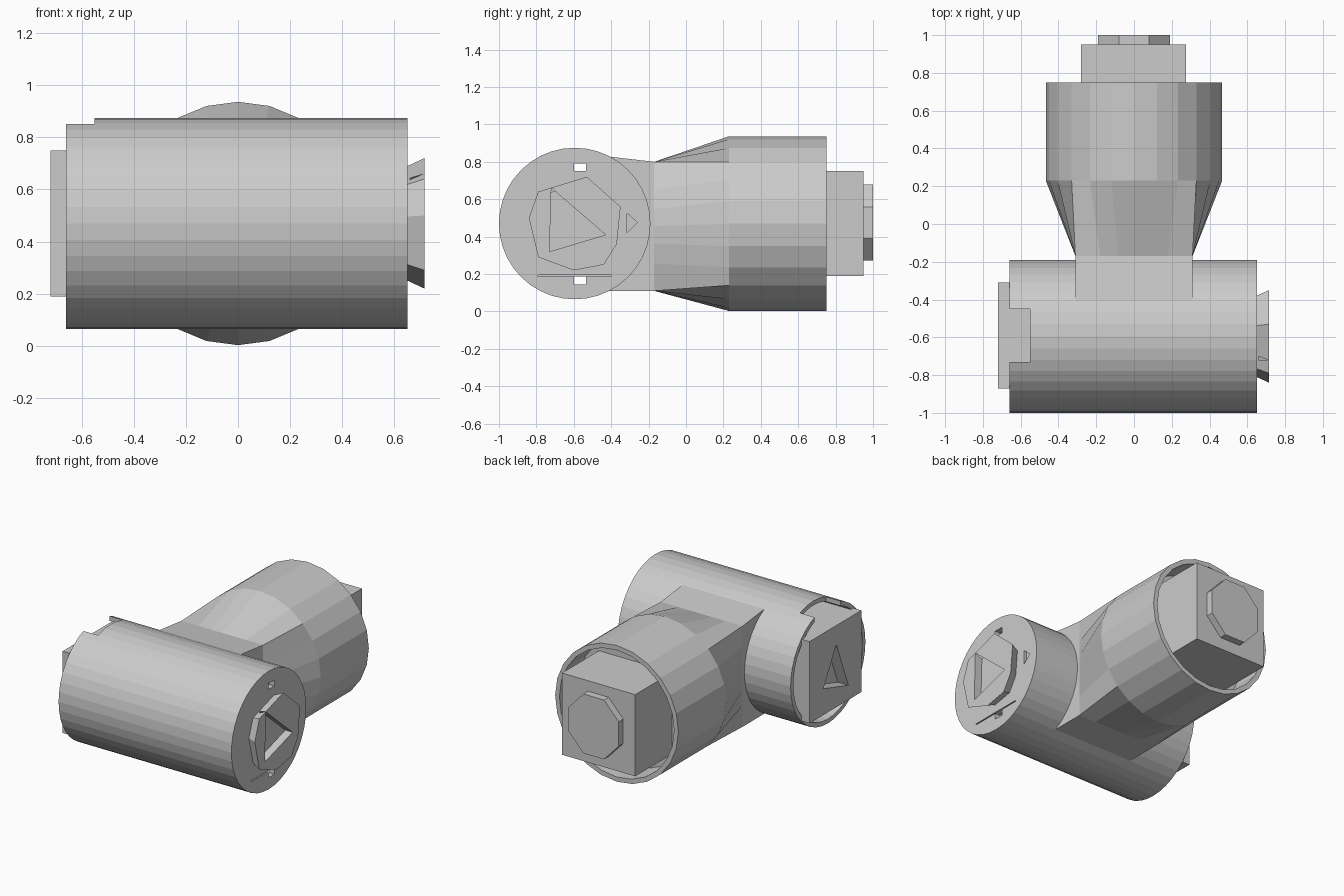
import bpy, bmesh, math
from mathutils import Vector

if "Cube" in bpy.data.objects:
    bpy.data.objects.remove(bpy.data.objects["Cube"])

CY, CZ = -0.595, 0.47          # axis of the cross barrel


def make(name, bm):
    bmesh.ops.recalc_face_normals(bm, faces=bm.faces)
    me = bpy.data.meshes.new(name)
    bm.to_mesh(me)
    bm.free()
    ob = bpy.data.objects.new(name, me)
    bpy.context.collection.objects.link(ob)
    return ob


def loft(name, rings):
    """Skin a list of equal-length rings and cap both ends."""
    bm = bmesh.new()
    vs = [[bm.verts.new(p) for p in r] for r in rings]
    n = len(vs[0])
    for a, b in zip(vs, vs[1:]):
        for i in range(n):
            j = (i + 1) % n
            bm.faces.new((a[i], a[j], b[j], b[i]))
    bm.faces.new(vs[0])
    bm.faces.new(vs[-1])
    return make(name, bm)


def box(name, x, y, z):
    r = [(x[0], y[0]), (x[1], y[0]), (x[1], y[1]), (x[0], y[1])]
    return loft(name, [[(*p, h) for p in r] for h in z])


def x_ring(x, r, n, turn=0.0):
    return [(x, CY + r * math.cos(2 * math.pi * i / n + turn),
             CZ + r * math.sin(2 * math.pi * i / n + turn)) for i in range(n)]


def x_prism(name, pts, x0, x1):
    return loft(name, [[(x, y, z) for y, z in pts] for x in (x0, x1)])


def cut(ob, cutters):
    for c in cutters:
        m = ob.modifiers.new("cut", 'BOOLEAN')
        m.operation, m.object, m.solver = 'DIFFERENCE', c, 'EXACT'
    dg = bpy.context.evaluated_depsgraph_get()
    me = bpy.data.meshes.new_from_object(ob.evaluated_get(dg))
    ob.modifiers.clear()
    ob.data = me
    for c in cutters:
        bpy.data.objects.remove(c)


# Cross barrel: thin cup, open at the left, capped at the right
N = 40
barrel = loft("cross_barrel", [x_ring(0.61, 0.375, N), x_ring(-0.66, 0.375, N),
                               x_ring(-0.66, 0.405, N), x_ring(0.65, 0.405, N)])
cutters = [box("notch_cutter", (-0.7, -0.55), (-0.73, -0.45), (0.8, 0.95)),
           box("slit_cutter", (0.63, 0.7), (-0.79, -0.40), (0.187, 0.195)),
           x_prism("arrow_cutter", [(-0.315, 0.42), (-0.26, 0.475), (-0.315, 0.525)], 0.63, 0.7)]
for z0 in (0.75, 0.145):
    cutters.append(box("hole_cutter", (0.55, 0.7), (-0.60, -0.535), (z0, z0 + 0.042)))
cut(barrel, cutters)

# Motor block in the open end of the barrel, with a triangular socket
plate = box("side_motor", (-0.72, 0.1), (-0.87, -0.31), (0.19, 0.75))
cut(plate, [x_prism("socket_cutter", [(-0.60, 0.62), (-0.73, 0.29), (-0.46, 0.37)], -0.8, -0.64)])

# Faceted hub on the capped end, with a triangular socket
outline = [(-0.79, 0.64), (-0.53, 0.72), (-0.35, 0.56), (-0.37, 0.36),
           (-0.44, 0.25), (-0.60, 0.22), (-0.79, 0.29), (-0.84, 0.50)]
small = [(CY + (y - CY) * 0.86, CZ + (z - CZ) * 0.86) for y, z in outline]
hub = loft("end_hub", [[(0.64, *p) for p in small], [(0.715, *p) for p in outline]])
cut(hub, [x_prism("socket_cutter", [(-0.72, 0.66), (-0.43, 0.41), (-0.73, 0.32)], 0.66, 0.8)])

# Stem: square neck blending to a round, open housing
M = 24


def round_ring(y, r):
    return [(r * math.cos(2 * math.pi * i / M), y, 0.4695 + r * math.sin(2 * math.pi * i / M))
            for i in range(M)]


def square_ring(y, hw, z0, z1):
    pts = []
    for i in range(M):
        d = Vector((math.cos(2 * math.pi * i / M), math.sin(2 * math.pi * i / M)))
        d /= max(abs(d.x), abs(d.y))
        pts.append((d.x * hw, y, (z0 + z1) / 2 + d.y * (z1 - z0) / 2))
    return pts


loft("stem_housing", [square_ring(-0.43, 0.31, 0.11, 0.83), square_ring(-0.17, 0.31, 0.11, 0.80),
                      round_ring(0.23, 0.467), round_ring(0.75, 0.467),
                      round_ring(0.75, 0.435), round_ring(0.55, 0.435)])

# Motor block and boss in the open end of the stem
box("rear_motor", (-0.28, 0.275), (0.5, 0.95), (0.19, 0.75))
loft("rear_boss", [[(0.205 * math.cos(math.pi * (i + .5) / 4), y, 0.475 + 0.22 * math.sin(math.pi * (i + .5) / 4))
                    for i in range(8)] for y in (0.94, 1.0)])
